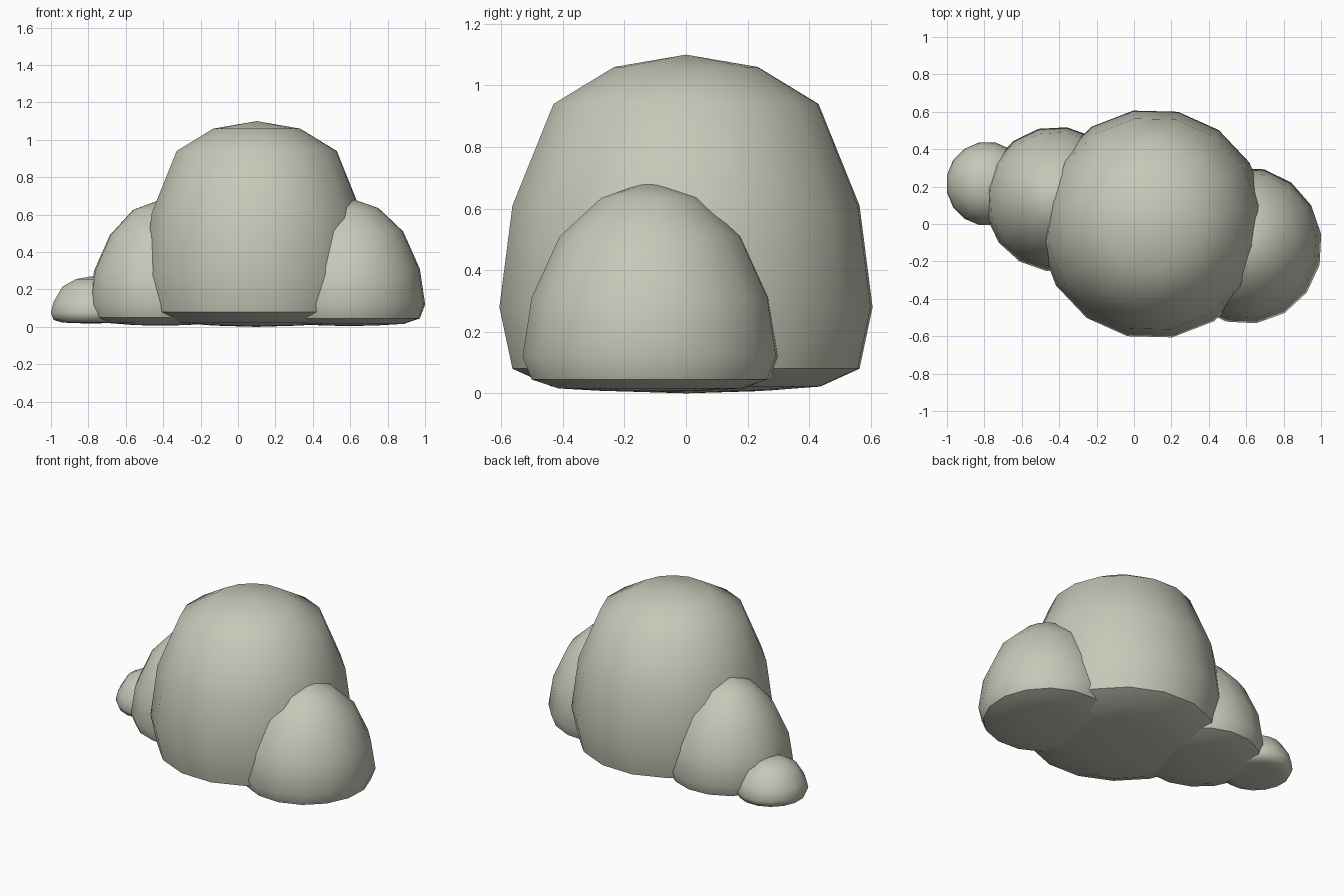
import bpy, bmesh
from math import pi, sin, cos, radians

if "Cube" in bpy.data.objects:
    bpy.data.objects.remove(bpy.data.objects["Cube"])

SEGS = 16
# ring radii of an eight-ring ball, bottom ring first
RADII = [0.383, 0.72, 0.93, 1.0, 0.93, 0.71, 0.385]


def boulder(name, cx, cy, rx, ry, heights, turn=0.0, sharp=47):
    """Flat-bottomed dome: heights = bottom pole, seven rings, top pole."""
    bm = bmesh.new()
    rings = []
    for r, z in zip(RADII, heights[1:-1]):
        ring = []
        for i in range(SEGS):
            a = 2 * pi * (i + 0.5) / SEGS + radians(turn)
            ring.append(bm.verts.new((rx * r * cos(a), ry * r * sin(a), z)))
        rings.append(ring)
    low = bm.verts.new((0, 0, heights[0]))
    top = bm.verts.new((0, 0, heights[-1]))
    for i in range(SEGS):
        j = (i + 1) % SEGS
        bm.faces.new((low, rings[0][j], rings[0][i]))
        bm.faces.new((rings[-1][i], rings[-1][j], top))
        for a, b in zip(rings, rings[1:]):
            bm.faces.new((a[i], a[j], b[j], b[i]))
    me = bpy.data.meshes.new(name)
    bm.to_mesh(me)
    bm.free()
    me.materials.append(stone)
    ob = bpy.data.objects.new(name, me)
    ob.location = (cx, cy, 0)
    bpy.context.collection.objects.link(ob)
    bpy.ops.object.select_all(action='DESELECT')
    bpy.context.view_layer.objects.active = ob
    ob.select_set(True)
    bpy.ops.object.shade_smooth_by_angle(angle=radians(sharp))
    return ob


# greenish grey stone
stone = bpy.data.materials.new("stone")
stone.diffuse_color = (0.56, 0.58, 0.48, 1)
stone.use_nodes = True
stone.node_tree.nodes["Principled BSDF"].inputs["Base Color"].default_value = stone.diffuse_color

# large central boulder
boulder("main_boulder", 0.10, 0.0, 0.612, 0.615,
        [0.0, 0.007, 0.022, 0.08, 0.28, 0.61, 0.94, 1.06, 1.10], -1.5)
# boulder at the right front
boulder("right_boulder", 0.595, -0.115, 0.41, 0.42,
        [0.004, 0.008, 0.016, 0.045, 0.12, 0.31, 0.51, 0.635, 0.69], -3)
# boulder at the left back
boulder("left_boulder", -0.415, 0.133, 0.385, 0.388,
        [0.006, 0.01, 0.02, 0.05, 0.12, 0.30, 0.49, 0.625, 0.68], 3)
# small stone at the far left
boulder("small_stone", -0.785, 0.215, 0.22, 0.225,
        [0.018, 0.02, 0.023, 0.037, 0.075, 0.135, 0.215, 0.255, 0.27], sharp=62)
